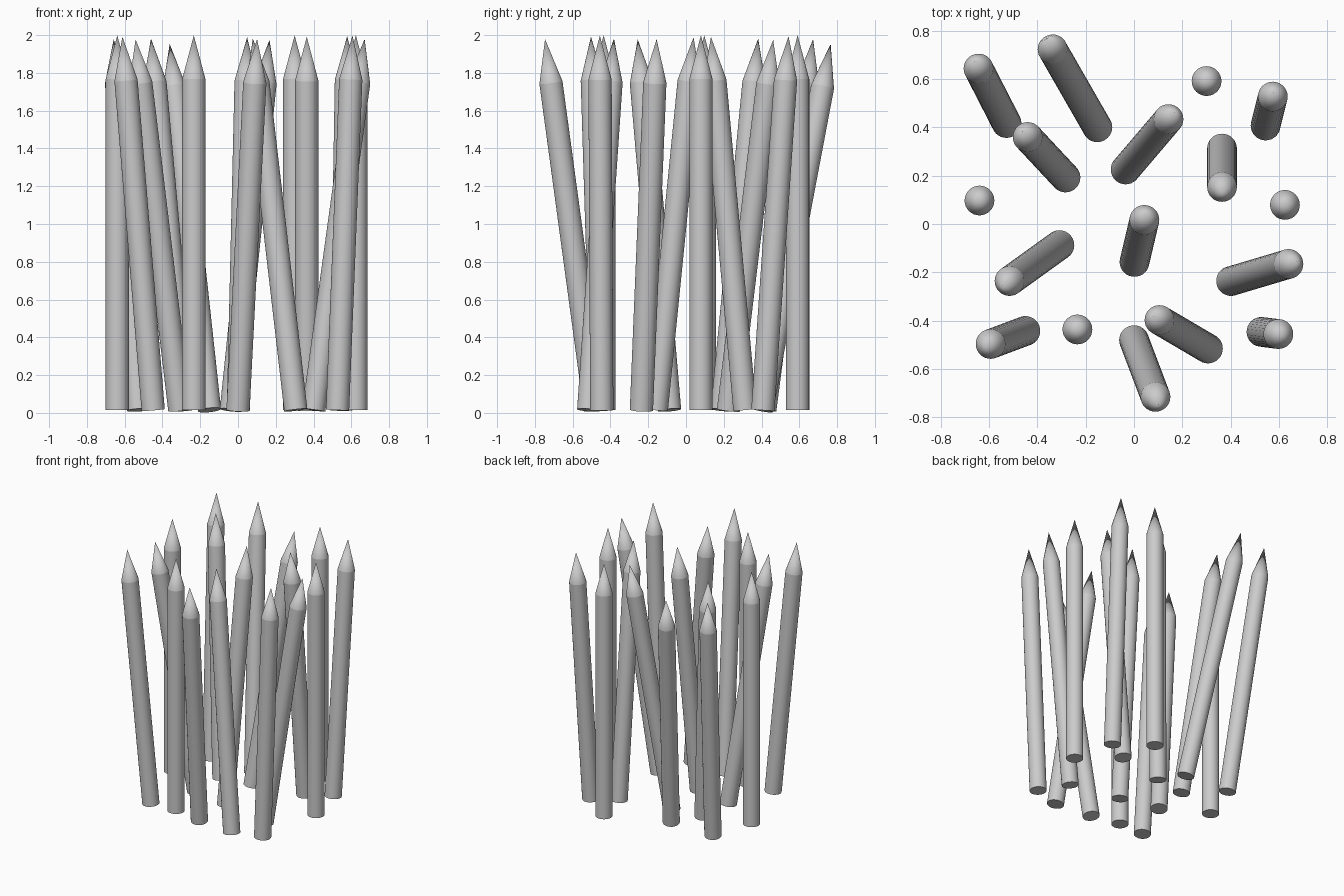
import bpy, bmesh
from mathutils import Vector

if "Cube" in bpy.data.objects:
    bpy.data.objects.remove(bpy.data.objects["Cube"])

RADIUS = 0.0615    # shaft radius
LENGTH = 1.984     # base to tip
SHOULDER = 1.752   # base to start of the point
BASE_Z = 0.015     # tilted rims dip down to z = 0
SIDES = 32

# Each stake: base centre x, y and shoulder centre x, y
STAKES = [
    (-0.527, 0.417, -0.643, 0.643),
    (-0.151, 0.399, -0.337, 0.723),
    (-0.283, 0.192, -0.440, 0.360),
    (0.300, 0.591, 0.300, 0.591),
    (-0.035, 0.225, 0.143, 0.434),
    (0.544, 0.407, 0.574, 0.527),
    (0.364, 0.312, 0.364, 0.153),
    (-0.639, 0.097, -0.639, 0.097),
    (0.624, 0.079, 0.624, 0.079),
    (-0.308, -0.087, -0.515, -0.236),
    (0.002, -0.157, 0.043, 0.017),
    (0.401, -0.236, 0.639, -0.165),
    (-0.449, -0.442, -0.593, -0.496),
    (-0.234, -0.436, -0.234, -0.436),
    (0.306, -0.515, 0.105, -0.397),
    (0.000, -0.480, 0.089, -0.715),
    (0.527, -0.446, 0.597, -0.455),
]


def stake_mesh():
    """Round shaft whose top rim is drawn up into a sharp point."""
    bm = bmesh.new()
    bottom = bmesh.ops.create_circle(bm, cap_ends=True, segments=SIDES, radius=RADIUS)
    rim = [e for e in bm.edges]
    # shaft
    wall = bmesh.ops.extrude_edge_only(bm, edges=rim)["geom"]
    top = [v for v in wall if isinstance(v, bmesh.types.BMVert)]
    bmesh.ops.translate(bm, verts=top, vec=(0, 0, SHOULDER))
    # point
    tip = bm.verts.new((0, 0, LENGTH))
    for e in [e for e in wall if isinstance(e, bmesh.types.BMEdge)
              and all(v in top for v in e.verts)]:
        bm.faces.new((e.verts[0], e.verts[1], tip))
    bmesh.ops.recalc_face_normals(bm, faces=bm.faces)
    # smooth sides, crisp base rim and shoulder
    for f in bm.faces:
        f.smooth = len(f.verts) <= 4
    for e in bm.edges:
        if abs(e.verts[0].co.z - e.verts[1].co.z) < 1e-5:
            e.smooth = False
    mesh = bpy.data.meshes.new("stake")
    bm.to_mesh(mesh)
    bm.free()
    return mesh


# Plant the stakes, each leaning from its base toward its shoulder
mesh = stake_mesh()
for i, (bx, by, sx, sy) in enumerate(STAKES, 1):
    lean = Vector((sx - bx, sy - by, 0))
    lean.z = (SHOULDER ** 2 - lean.length_squared) ** 0.5
    stake = bpy.data.objects.new(f"stake_{i:02d}", mesh)
    stake.location = (bx, by, BASE_Z)
    stake.rotation_euler = Vector((0, 0, 1)).rotation_difference(lean).to_euler()
    bpy.context.collection.objects.link(stake)
